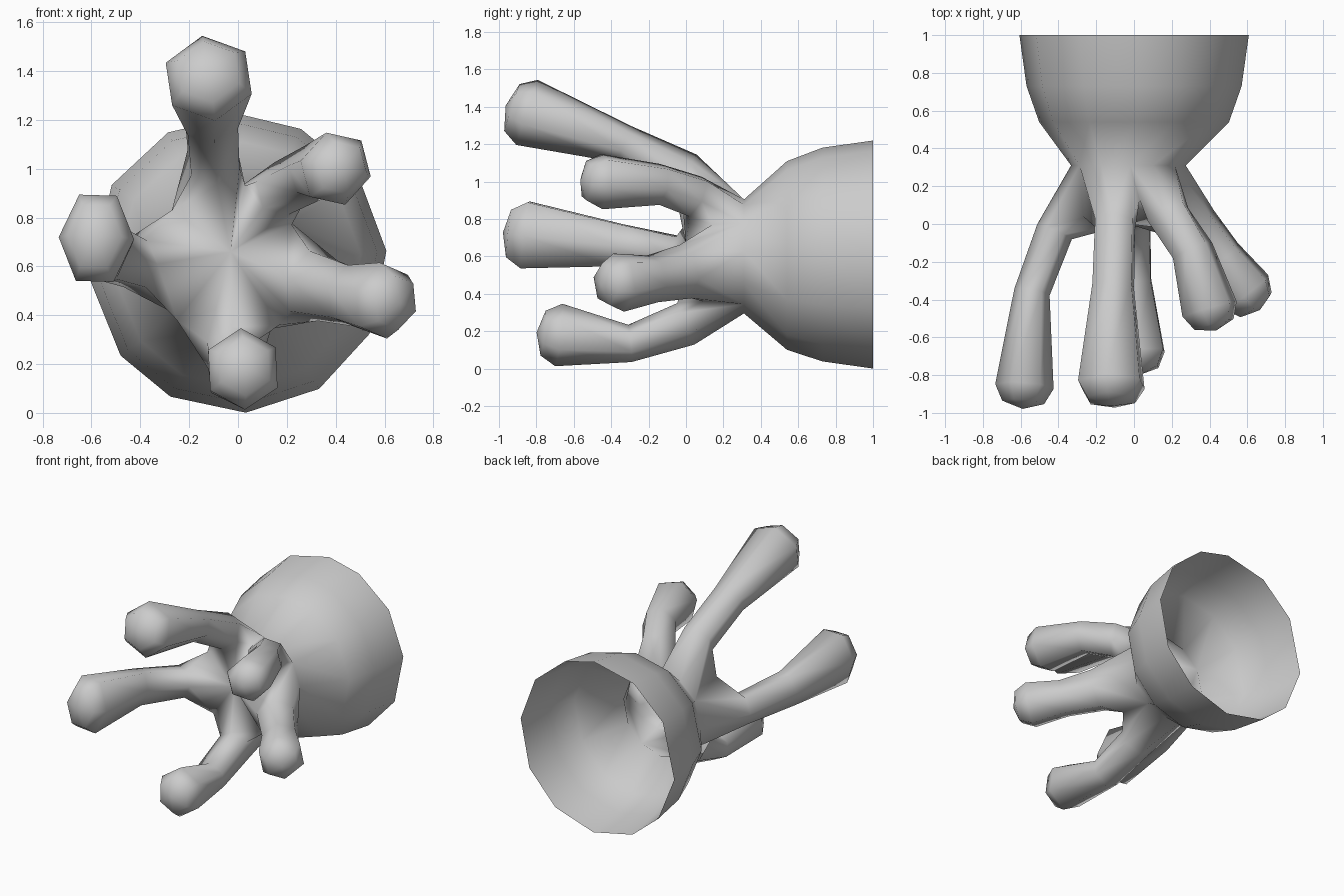
import bpy, bmesh
from math import cos, sin, radians
from mathutils import Vector

if "Cube" in bpy.data.objects:
    bpy.data.objects.remove(bpy.data.objects["Cube"])

bm = bmesh.new()


def face(vs):
    """Add a face, dropping repeated corners."""
    vs = list(dict.fromkeys(vs))
    if len(vs) > 2:
        bm.faces.new(vs)


def bridge(a, b):
    for i in range(len(a)):
        j = (i + 1) % len(a)
        face([a[i], a[j], b[j], b[i]])


# Open bowl: 12-sided rings from the rim down to the neck
angles = [-87, -57, -28, 5, 36, 65, 88, 118, 148, 186, 218, 243]
bowl = [(1.0, 0.0, 0.61, 0.61), (0.73, 0.0, 0.61, 0.572),
        (0.54, 0.0, 0.605, 0.505), (0.31, -0.03, 0.6, 0.305)]
rings = []
for y, cx, cz, r in bowl:
    rings.append([bm.verts.new((cx + r * cos(radians(a)), y, cz + r * sin(radians(a))))
                  for a in angles])
for a, b in zip(rings, rings[1:]):
    bridge(a, b)
neck = rings[-1]

# Palm: web points between the fingers and a shared front centre
centre = bm.verts.new((-0.03, 0.0, 0.66))
web_index = [1, 4, 6, 8, 10]
webs = [bm.verts.new(p) for p in [(0.17, 0.09, 0.36), (0.22, 0.14, 0.77), (0.03, 0.13, 0.93),
                                  (-0.27, 0.04, 0.83), (-0.25, 0.08, 0.38)]]

# Fingers, each with stations (x, y, z, outward radius, sideways radius)
fingers = [
    [(0.31, 0.0, 0.52, 0.14, 0.15), (0.46, -0.18, 0.48, 0.125, 0.13),
     (0.595, -0.36, 0.46, 0.155, 0.16)],
    [(0.18, 0.05, 0.92, 0.13, 0.11), (0.31, -0.14, 0.985, 0.115, 0.115),
     (0.4, -0.45, 1.0, 0.16, 0.15)],
    [(-0.1, 0.0, 1.04, 0.12, 0.115), (-0.11, -0.33, 1.2, 0.105, 0.12),
     (-0.12, -0.85, 1.37, 0.185, 0.19)],
    [(-0.42, -0.04, 0.61, 0.1, 0.11), (-0.54, -0.36, 0.66, 0.095, 0.13),
     (-0.58, -0.86, 0.715, 0.155, 0.205)],
    [(-0.02, 0.0, 0.24, 0.12, 0.12), (-0.01, -0.3, 0.135, 0.1, 0.115),
     (0.02, -0.68, 0.18, 0.168, 0.16)],
]
for i, stations in enumerate(fingers):
    k = (i + 1) % 5
    # outline at the root: neck edge, two webs and the palm centre
    start, end = web_index[i], web_index[k]
    count = (end - start) % 12
    root = [neck[(start + n) % 12] for n in range(count + 1)]
    root += [webs[k], centre, webs[i]]
    corners = [0] + [1] * (count - 1) + [2, 3, 4, 5]
    pts = [Vector(s[:3]) for s in stations]
    path = [Vector((0, 0.31, 0.6)) + (pts[0] - Vector((0, 0, 0.6))) * 0.6] + pts
    out = Vector((pts[1].x + 0.03, 0, pts[1].z - 0.64)).normalized()
    tip_dir = (pts[2] - pts[1]).normalized()
    loops = [(p, s[3], s[4], (path[min(n + 2, 3)] - path[n]).normalized())
             for n, (p, s) in enumerate(zip(pts, stations))]
    last = stations[-1]
    loops.append((pts[2] + tip_dir * 0.085, last[3] * 0.72, last[4] * 0.72, tip_dir))
    prev = root
    for p, ru, rv, t in loops:
        u = (out - t * out.dot(t)).normalized()
        v = t.cross(u)
        hexa = [bm.verts.new(p + u * ru * cos(radians(a)) + v * rv * sin(radians(a)))
                for a in range(-60, 300, 60)]
        cur = [hexa[c] for c in corners]
        bridge(prev, cur)
        prev = cur
    # rounded fingertip
    apex = bm.verts.new(pts[2] + tip_dir * 0.12)
    for n in range(6):
        face([hexa[n], hexa[(n + 1) % 6], apex])

# web triangles joining neck, web points: shared edges already close the palm
bmesh.ops.recalc_face_normals(bm, faces=bm.faces[:])
for f in bm.faces:
    f.smooth = True
mesh = bpy.data.meshes.new("five_finger_cup")
bm.to_mesh(mesh)
bm.free()
obj = bpy.data.objects.new("five_finger_cup", mesh)
bpy.context.collection.objects.link(obj)
